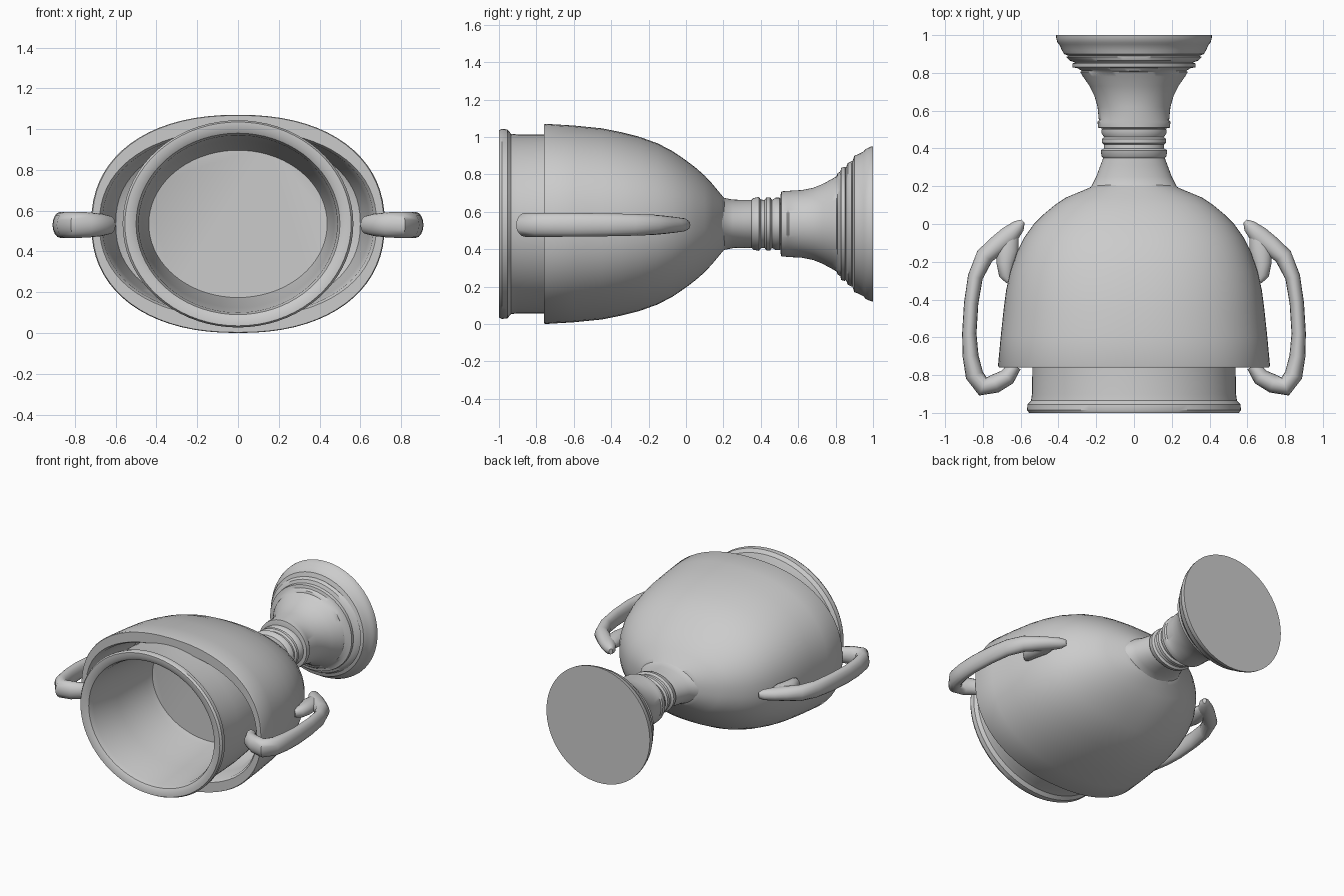
import bpy, bmesh, math
from mathutils import Vector

ZC = 0.535  # height of the trophy's lying axis


def finish(name, bm, angle=35):
    bmesh.ops.recalc_face_normals(bm, faces=bm.faces[:])
    me = bpy.data.meshes.new(name)
    bm.to_mesh(me)
    bm.free()
    ob = bpy.data.objects.new(name, me)
    bpy.context.collection.objects.link(ob)
    bpy.ops.object.select_all(action='DESELECT')
    ob.select_set(True)
    bpy.context.view_layer.objects.active = ob
    bpy.ops.object.shade_smooth_by_angle(angle=math.radians(angle))
    return ob


def skin(name, rings, angle=35):
    """Bridge rings of points and cap both ends."""
    bm = bmesh.new()
    loops = [[bm.verts.new(p) for p in r] for r in rings]
    n = len(loops[0])
    for a, b in zip(loops, loops[1:]):
        for i in range(n):
            j = (i + 1) % n
            bm.faces.new((a[i], a[j], b[j], b[i]))
    bm.faces.new(loops[0])
    bm.faces.new(loops[-1])
    return finish(name, bm, angle)


def lathe(name, profile, power=2.0, n=72):
    """Oval turned shape along y; profile rows are (y, x radius, z radius)."""
    def part(v):
        return math.copysign(abs(v) ** (2 / power), v)
    rings = []
    for y, rx, rz in profile:
        rings.append([(rx * part(math.cos(t)), y, ZC + rz * part(math.sin(t)))
                      for t in (2 * math.pi * i / n for i in range(n))])
    return skin(name, rings)


def tube(name, path, n=16):
    """Sweep in the xy plane; rows are (x, y, half width, half height)."""
    rings = []
    for k, (x, y, w, h) in enumerate(path):
        a, b = path[max(k - 1, 0)], path[min(k + 1, len(path) - 1)]
        t = Vector((b[0] - a[0], b[1] - a[1])).normalized()
        rings.append([(x - t.y * w * math.cos(q), y + t.x * w * math.cos(q),
                       ZC - 0.005 + h * math.sin(q))
                      for q in (2 * math.pi * i / n for i in range(n))])
    ob = skin(name, rings, 50)
    m = ob.modifiers.new("Mirror", 'MIRROR')
    m.use_axis = (True, False, False)
    m.use_bisect_axis = (False, False, False)
    m.use_clip = False
    return ob


# Outer bowl, with an open pocket behind its wide rim
lathe("bowl", [
    (0.21, 0.20, 0.13), (0.19, 0.24, 0.155), (0.14, 0.36, 0.215), (0.10, 0.42, 0.258),
    (0.05, 0.48, 0.302), (0.0, 0.53, 0.34), (-0.07, 0.58, 0.388), (-0.15, 0.62, 0.43),
    (-0.25, 0.655, 0.466), (-0.35, 0.677, 0.491), (-0.45, 0.69, 0.511),
    (-0.6, 0.706, 0.526), (-0.75, 0.72, 0.535), (-0.76, 0.715, 0.532),
    (-0.76, 0.68, 0.46), (-0.74, 0.665, 0.45), (-0.6, 0.645, 0.44),
    (-0.4, 0.60, 0.42), (-0.35, 0.50, 0.40)], power=2.25)

# Inner cup: collar, rounded lip, hollow interior and ringed floor
lathe("inner_cup", [
    (-0.33, 0.50, 0.44), (-0.6, 0.53, 0.472), (-0.76, 0.538, 0.478),
    (-0.90, 0.54, 0.478), (-0.935, 0.545, 0.482), (-0.955, 0.564, 0.505),
    (-0.985, 0.566, 0.508), (-1.0, 0.555, 0.50), (-1.0, 0.525, 0.47),
    (-0.985, 0.50, 0.445), (-0.95, 0.487, 0.435), (-0.7, 0.472, 0.41),
    (-0.4, 0.447, 0.37), (-0.2, 0.41, 0.335), (-0.16, 0.37, 0.31),
    (-0.02, 0.30, 0.25), (0.06, 0.20, 0.175), (0.11, 0.125, 0.11),
    (0.08, 0.105, 0.09), (0.07, 0.085, 0.07), (0.10, 0.05, 0.04),
    (0.16, 0.035, 0.025)])

# Stepped ledges on the cup floor, above and below the centre
bm = bmesh.new()
for s in (-1, 1):
    for dz, y, w in ((0.13, 0.09, 0.06), (0.185, 0.04, 0.26), (0.225, 0.0, 0.30),
                     (0.265, -0.06, 0.36)):
        r = bmesh.ops.create_cube(bm, size=1)
        for v in r["verts"]:
            v.co = (v.co.x * w, y + v.co.y * 0.08, ZC + s * dz + v.co.z * 0.03)
finish("floor_ledges", bm)

# Neck with ribbed collar
lathe("neck", [
    (0.16, 0.28, 0.17), (0.20, 0.225, 0.14), (0.25, 0.20, 0.13), (0.31, 0.178, 0.128),
    (0.35, 0.163, 0.128), (0.36, 0.172, 0.138), (0.39, 0.176, 0.144), (0.40, 0.16, 0.13),
    (0.42, 0.158, 0.128), (0.43, 0.17, 0.142), (0.45, 0.17, 0.142), (0.46, 0.158, 0.128),
    (0.48, 0.172, 0.14), (0.50, 0.172, 0.14), (0.51, 0.16, 0.13), (0.53, 0.16, 0.13)], n=48)

# Flared foot with stepped mouldings and flat base
lathe("foot", [
    (0.505, 0.165, 0.155), (0.51, 0.19, 0.174), (0.54, 0.193, 0.176), (0.55, 0.186, 0.177),
    (0.62, 0.193, 0.181), (0.68, 0.21, 0.193), (0.73, 0.235, 0.213), (0.78, 0.27, 0.24),
    (0.805, 0.285, 0.255), (0.81, 0.275, 0.27), (0.825, 0.30, 0.28), (0.83, 0.325, 0.30),
    (0.85, 0.325, 0.305), (0.855, 0.31, 0.30), (0.865, 0.34, 0.325), (0.885, 0.36, 0.335),
    (0.89, 0.345, 0.335), (0.90, 0.37, 0.365), (0.92, 0.382, 0.372), (0.95, 0.395, 0.388),
    (0.96, 0.405, 0.40), (0.985, 0.412, 0.412), (1.0, 0.412, 0.415)])

# Pair of side handles hooking from the rim to the shoulder
tube("handles", [
    (0.63, -0.75, 0.035, 0.045), (0.67, -0.81, 0.045, 0.055), (0.735, -0.845, 0.05, 0.062),
    (0.80, -0.86, 0.052, 0.064), (0.845, -0.80, 0.048, 0.064), (0.865, -0.70, 0.042, 0.064),
    (0.872, -0.58, 0.038, 0.063), (0.862, -0.42, 0.038, 0.061), (0.84, -0.28, 0.04, 0.058),
    (0.79, -0.17, 0.048, 0.054), (0.72, -0.11, 0.052, 0.048), (0.66, -0.06, 0.052, 0.042),
    (0.61, -0.01, 0.035, 0.035), (0.588, 0.015, 0.012, 0.02)])

# Curled spur joining each handle to the bowl
tube("handle_spurs", [
    (0.66, -0.06, 0.05, 0.035), (0.67, -0.14, 0.06, 0.045), (0.68, -0.21, 0.048, 0.045),
    (0.677, -0.27, 0.038, 0.04), (0.66, -0.305, 0.018, 0.025)])
